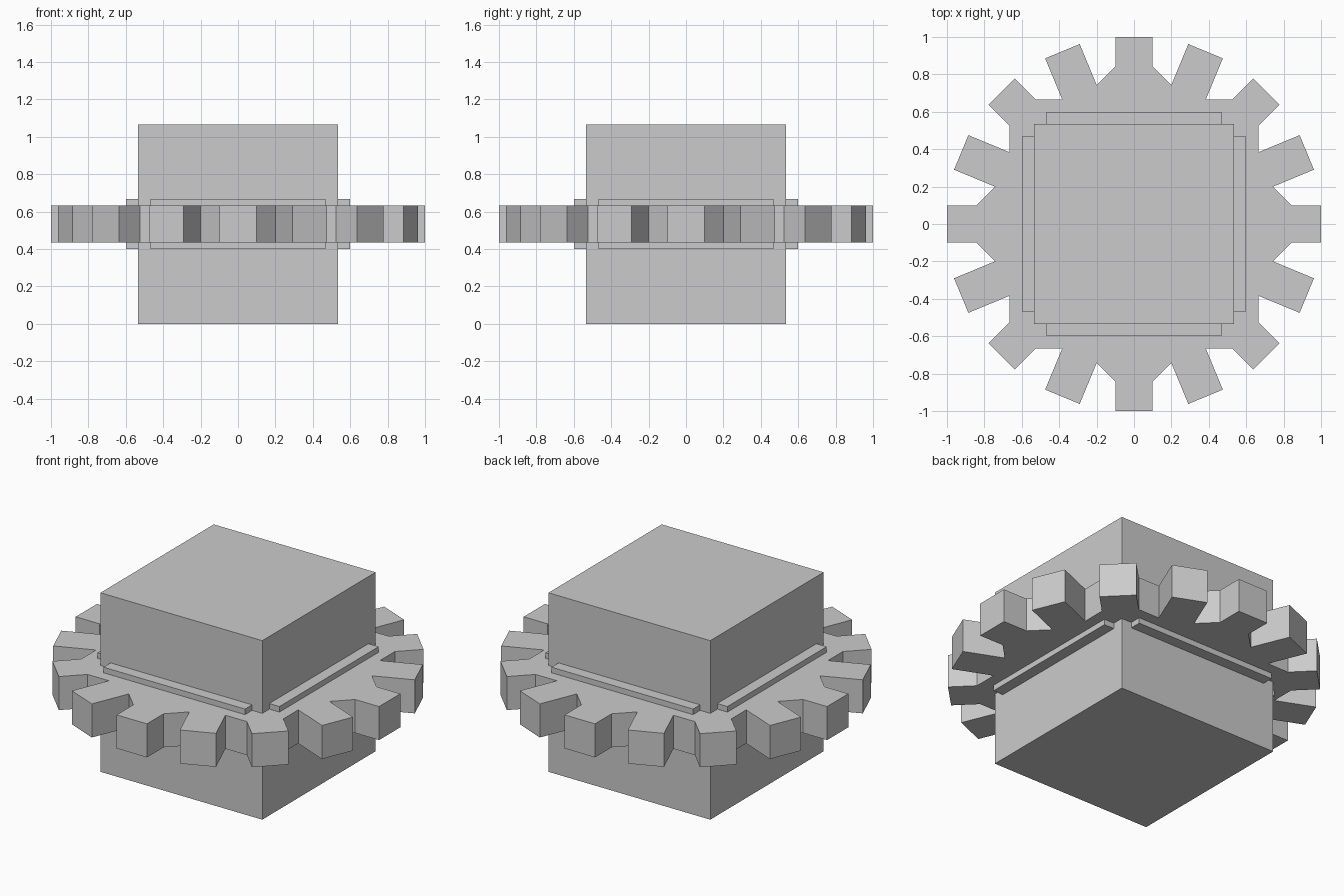
import bpy, bmesh, math

if "Cube" in bpy.data.objects:
    bpy.data.objects.remove(bpy.data.objects["Cube"])

U = 1 / 15            # the model sits on a 1/15 unit grid
MID = 8 * U           # height of the mid plane


def box(name, sx, sy, sz):
    """Box centred on the mid plane."""
    bpy.ops.mesh.primitive_cube_add(size=1, location=(0, 0, MID))
    ob = bpy.context.object
    ob.name = name
    ob.scale = (sx, sy, sz)
    bpy.ops.object.transform_apply(location=False, rotation=False, scale=True)
    return ob


# Central block
box("core_block", 16 * U, 16 * U, 16 * U)

# Thin collar: two crossing plates that leave the corners open
box("collar_plate_x", 18 * U, 14 * U, 4 * U)
box("collar_plate_y", 14 * U, 18 * U, 4 * U)

# Gear: 16 teeth around a body made of two squares turned 45 degrees apart
TEETH, HALF_W, TIP, BODY = 16, 0.1, 1.0, 10 * U
step = math.tau / TEETH
root_corner = BODY * math.sqrt(2) - HALF_W                                # tooth on a square corner
root_notch = (BODY + HALF_W * math.sin(step)) / math.cos(step)            # tooth between corners

bm = bmesh.new()
ring = []
for k in range(TEETH):
    root = root_notch if k % 2 else root_corner
    c, s = math.cos(k * step), math.sin(k * step)
    for u, v in ((root, -HALF_W), (TIP, -HALF_W), (TIP, HALF_W), (root, HALF_W)):
        ring.append(bm.verts.new((u * c - v * s, u * s + v * c, MID - 1.5 * U)))
face = bm.faces.new(ring)
top = bmesh.ops.extrude_face_region(bm, geom=[face])["geom"]
bmesh.ops.translate(bm, vec=(0, 0, 3 * U),
                    verts=[g for g in top if isinstance(g, bmesh.types.BMVert)])
bmesh.ops.recalc_face_normals(bm, faces=bm.faces)
mesh = bpy.data.meshes.new("gear_wheel")
bm.to_mesh(mesh)
bm.free()
bpy.context.collection.objects.link(bpy.data.objects.new("gear_wheel", mesh))
